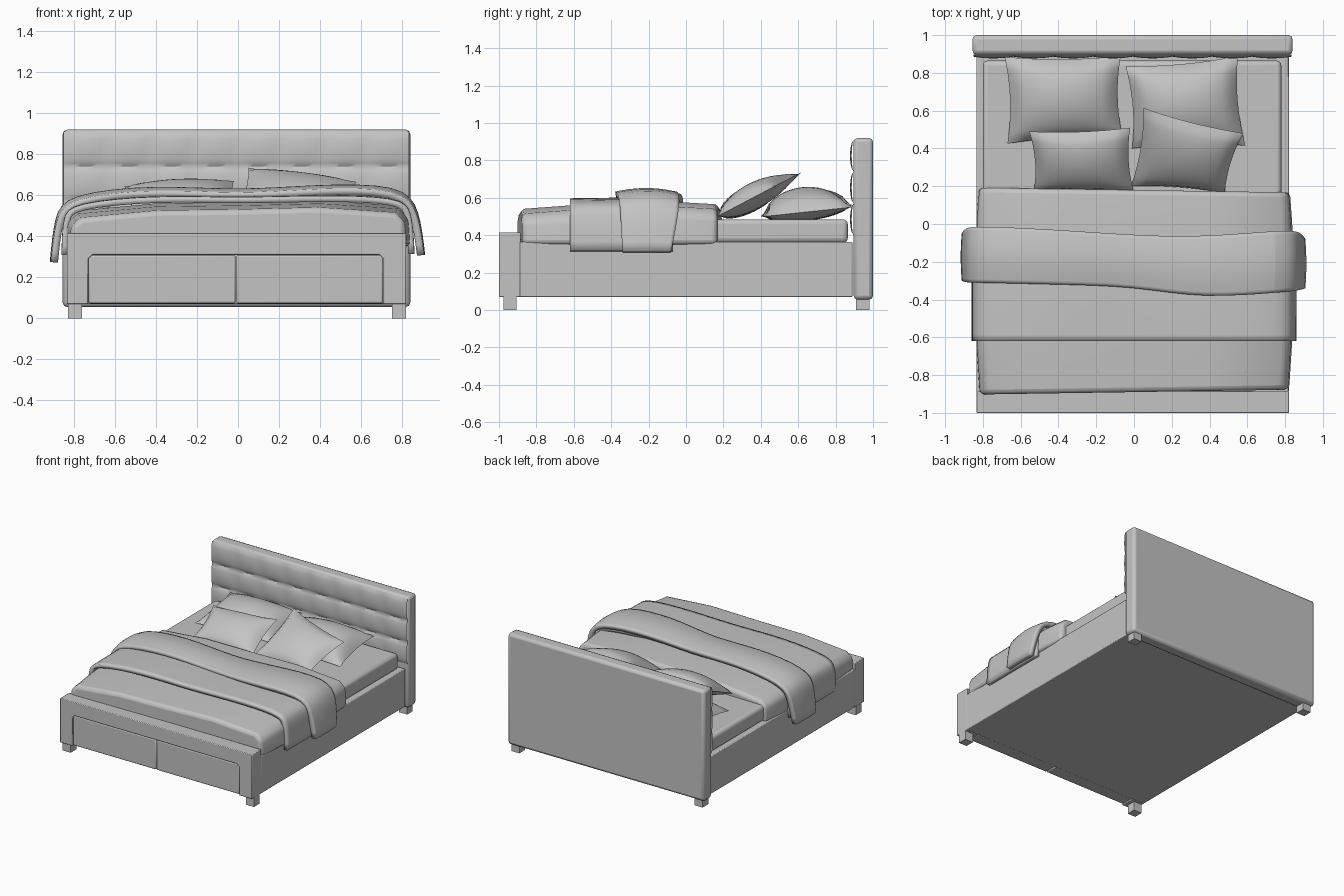
import bpy, bmesh
from math import sin, pi
from mathutils import Vector

cube = bpy.data.objects.get("Cube")
if cube:
    bpy.data.objects.remove(cube, do_unlink=True)

grey = bpy.data.materials.new("soft grey")
grey.use_nodes = True
grey.diffuse_color = (0.55, 0.55, 0.55, 1)
grey.node_tree.nodes["Principled BSDF"].inputs["Base Color"].default_value = (0.55, 0.55, 0.55, 1)


def finish(name, bm, bevel=0, angle=35, segments=2):
    mesh = bpy.data.meshes.new(name)
    bm.to_mesh(mesh)
    bm.free()
    mesh.materials.append(grey)
    ob = bpy.data.objects.new(name, mesh)
    bpy.context.collection.objects.link(ob)
    bpy.ops.object.select_all(action='DESELECT')
    bpy.context.view_layer.objects.active = ob
    ob.select_set(True)
    bpy.ops.object.shade_smooth_by_angle(angle=angle * pi / 180)
    if bevel:
        mod = ob.modifiers.new("Bevel", 'BEVEL')
        mod.width = bevel
        mod.segments = segments
        mod.limit_method = 'ANGLE'
        mod.angle_limit = 0.7
    return ob


def box(name, x, y, z, bevel=0.0, segments=2):
    bm = bmesh.new()
    bmesh.ops.create_cube(bm, size=1)
    for v in bm.verts:
        for k, (lo, hi) in enumerate((x, y, z)):
            v.co[k] = hi if v.co[k] > 0 else lo
    return finish(name, bm, bevel, segments=segments)


def grid(bm, nu, nv, place, flip=False):
    rows = [[bm.verts.new(place(i / nu, j / nv)) for j in range(nv + 1)] for i in range(nu + 1)]
    for i in range(nu):
        for j in range(nv):
            quad = [rows[i][j], rows[i + 1][j], rows[i + 1][j + 1], rows[i][j + 1]]
            bm.faces.new(quad[::-1] if flip else quad)


# Base, headboard and feet
box("bed_base", (-0.835, 0.82), (-0.89, 0.89), (0.07, 0.365), 0.006)
box("headboard", (-0.855, 0.84), (0.896, 1), (0.055, 0.92), 0.022)
for side, x in (("right", -0.83), ("left", 0.75)):
    box("front_foot_" + side, (x, x + 0.07), (-0.975, -0.905), (0, 0.08))
    box("back_foot_" + side, (x, x + 0.07), (0.91, 0.98), (0, 0.07))


# Tufted headboard padding
def tuft(u, v):
    puff = (abs(sin(8 * pi * u)) * 0.7 + 0.3) * abs(sin(3 * pi * v))
    return (-0.85 + 1.685 * u, 0.897 - 0.02 * puff ** 0.5, 0.40 + 0.51 * v)


bm = bmesh.new()
grid(bm, 64, 30, tuft)
finish("headboard_padding", bm, angle=60)

# Footboard with an opening for the drawers
outline = [(-0.835, 0.07), (-0.835, 0.415), (0.82, 0.415), (0.82, 0.07), (0.71, 0.07),
           (0.71, 0.29), (0.69, 0.31), (-0.71, 0.31), (-0.73, 0.29), (-0.73, 0.07)]
bm = bmesh.new()
face = bm.faces.new([bm.verts.new((x, -1, z)) for x, z in outline])
ext = bmesh.ops.extrude_face_region(bm, geom=[face])
for v in ext["geom"]:
    if isinstance(v, bmesh.types.BMVert):
        v.co.y = -0.885
bmesh.ops.recalc_face_normals(bm, faces=bm.faces)
finish("footboard", bm, 0.005)
box("drawer_right", (-0.728, -0.012), (-0.992, -0.88), (0.073, 0.307), 0.008)
box("drawer_left", (-0.008, 0.708), (-0.992, -0.88), (0.073, 0.307), 0.008)

# Mattress
box("mattress", (-0.8, 0.78), (-0.86, 0.865), (0.36, 0.485), 0.025, 3)

# Duvet lofted from foot to head
section = [(-0.835, 0.35), (-0.83, 0.47), (-0.78, 0.51), (-0.4, 0.545), (0, 0.55),
           (0.4, 0.56), (0.78, 0.535), (0.83, 0.49), (0.84, 0.35)]
stations = [(-0.89, 0.98, -0.02), (-0.62, 1, 0), (-0.3, 1.005, 0.015), (0, 1, 0.015), (0.18, 0.985, 0.005)]
bm = bmesh.new()
rings = []
for y, sx, dz in stations:
    rings.append([bm.verts.new((x * sx, y + (0.015 * x if y < 0 else -0.015 * x), z + (dz if z > 0.4 else 0)))
                  for x, z in section])
n = len(section)
for a, b in zip(rings, rings[1:]):
    for i in range(n):
        bm.faces.new((a[i], a[(i + 1) % n], b[(i + 1) % n], b[i]))
bm.faces.new(rings[0])
bm.faces.new(rings[-1])
bmesh.ops.recalc_face_normals(bm, faces=bm.faces)
finish("duvet", bm, 0.025, 50, 3)


# Draped layers: each point is x, z, front y, back y
def drape(name, points, thickness, lift):
    bm = bmesh.new()
    last = len(points) - 1

    def place(u, v):
        x, z, y0, y1 = points[round(u * last)]
        bulge = lift * sin(pi * (0.1 + 0.8 * v))
        return (x * (1 + bulge * 0.3), y0 + (y1 - y0) * v, z + (bulge - lift if z > 0.45 else 0))
    grid(bm, last, 4, place)
    ob = finish(name, bm, angle=50)
    sub = ob.modifiers.new("Smooth", 'SUBSURF')
    sub.levels = sub.render_levels = 2
    sub.boundary_smooth = 'PRESERVE_CORNERS'
    shell = ob.modifiers.new("Thickness", 'SOLIDIFY')
    shell.thickness = thickness
    shell.offset = -1


drape("folded_cover", [
    (-0.86, 0.31, -0.62, -0.06), (-0.855, 0.5, -0.62, -0.06), (-0.81, 0.565, -0.62, -0.06),
    (-0.4, 0.605, -0.62, -0.08), (0, 0.59, -0.62, -0.1), (0.4, 0.605, -0.62, -0.1),
    (0.79, 0.595, -0.62, -0.07), (0.85, 0.53, -0.62, -0.07), (0.86, 0.315, -0.62, -0.07)], 0.03, 0.005)
drape("throw_blanket", [
    (-0.91, 0.275, -0.3, -0.05), (-0.89, 0.5, -0.31, -0.02), (-0.83, 0.61, -0.31, -0.01),
    (-0.4, 0.655, -0.32, -0.03), (0, 0.625, -0.33, -0.06), (0.36, 0.655, -0.395, -0.07),
    (0.8, 0.66, -0.36, -0.03), (0.88, 0.53, -0.35, -0.04), (0.905, 0.31, -0.34, -0.08)], 0.035, 0.03)


# Pillows stretched between four corners: front right, front left, back left, back right
def pillow(name, corners, top, bottom):
    a, b, c, d = (Vector(p) for p in corners)
    normal = (b - a).cross(d - a).normalized()
    bm = bmesh.new()

    def half(height):
        def place(u, v):
            s, t = 2 * u - 1, 2 * v - 1
            p, q = s * (1 - 0.07 * (1 - t * t)), t * (1 - 0.07 * (1 - s * s))
            p, q = (p + 1) / 2, (q + 1) / 2
            flat = (a * (1 - p) + b * p) * (1 - q) + (d * (1 - p) + c * p) * q
            return flat + normal * height * (max(0, 1 - s * s) * max(0, 1 - t * t)) ** 0.55
        return place
    grid(bm, 14, 14, half(top))
    grid(bm, 14, 14, half(-bottom), True)
    bmesh.ops.remove_doubles(bm, verts=bm.verts, dist=0.0005)
    finish(name, bm, angle=60)


pillow("back_pillow_right", [(-0.67, 0.425, 0.5), (-0.06, 0.46, 0.5), (-0.07, 0.89, 0.56), (-0.685, 0.885, 0.56)], 0.115, 0.05)
pillow("back_pillow_left", [(-0.01, 0.4, 0.5), (0.59, 0.415, 0.5), (0.55, 0.89, 0.55), (-0.045, 0.835, 0.56)], 0.13, 0.05)
pillow("front_pillow_right", [(-0.53, 0.175, 0.5), (0, 0.165, 0.5), (-0.02, 0.51, 0.67), (-0.555, 0.49, 0.645)], 0.08, 0.06)
pillow("front_pillow_left", [(-0.015, 0.2, 0.5), (0.48, 0.165, 0.5), (0.58, 0.48, 0.665), (0.05, 0.615, 0.735)], 0.08, 0.06)
